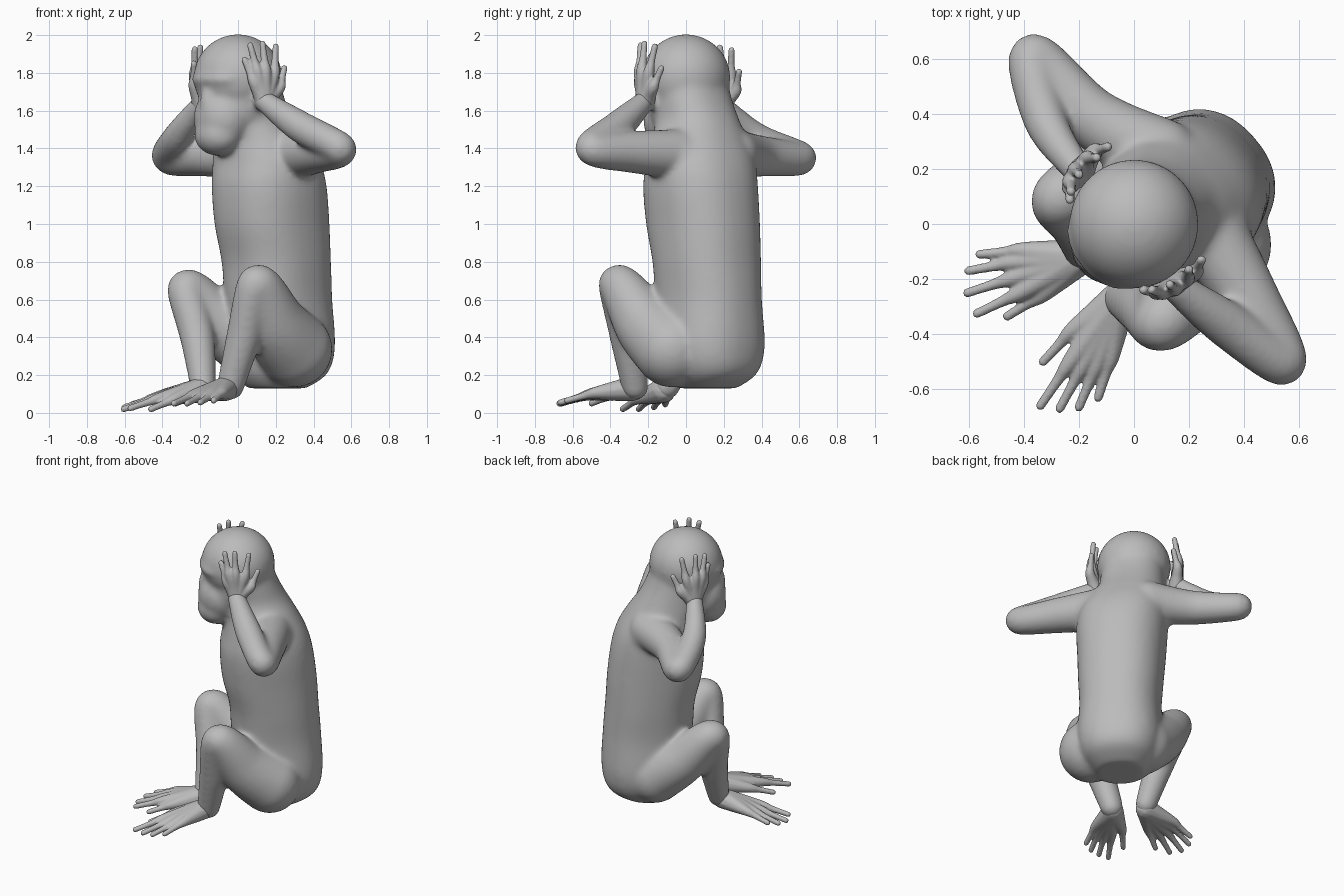
import bpy
import bmesh
import math
from mathutils import Matrix, Vector

default_cube = bpy.data.objects.get("Cube")
if default_cube:
    bpy.data.objects.remove(default_cube)

# Single clay colour
clay = bpy.data.materials.new("grey_clay")
clay.use_nodes = True
GREY = (0.5, 0.5, 0.5, 1)
clay.diffuse_color = GREY
clay.node_tree.nodes["Principled BSDF"].inputs["Base Color"].default_value = GREY

# Body frame: local x points forward, local y to the figure's left
FRAME = Matrix.Rotation(math.radians(221), 4, 'Z')


def spline(rows, steps=8):
    """Catmull-Rom interpolation through rows of numbers of any width."""
    rows = [Vector(row) for row in rows]
    padded = [rows[0]] + rows + [rows[-1]]
    result = []
    for a, b, c, d in zip(padded, padded[1:], padded[2:], padded[3:]):
        for step in range(steps):
            t = step / steps
            result.append(b + (c - a) * (t / 2)
                          + (a * 2 - b * 5 + c * 4 - d) * (t * t / 2)
                          + (b * 3 - a - c * 3 + d) * (t ** 3 / 2))
    result.append(rows[-1])
    return result


def limb(bm, rows, detail=3):
    """Rounded tube through rows of x, y, z, radius."""
    for x, y, z, radius in spline(rows):
        bmesh.ops.create_icosphere(bm, subdivisions=detail, radius=radius,
                                   matrix=Matrix.Translation((x, y, z)))


def ellipsoid(bm, centre, radii):
    """Ellipsoid aligned with the body frame."""
    matrix = FRAME @ Matrix.Translation(centre) @ Matrix.Diagonal((*radii, 1))
    bmesh.ops.create_icosphere(bm, subdivisions=4, radius=1, matrix=matrix)


def squared(value):
    """Push a sine or cosine outwards for a slightly boxy oval."""
    return math.copysign(abs(value) ** 0.88, value)


def trunk(bm, rows, sides=40):
    """Loft of ovals, rows of z, forward, sideways, half depth, half width."""
    rings = []
    for z, forward, side, depth, width in spline(rows):
        ring = []
        for i in range(sides):
            angle = math.tau * i / sides
            point = Vector((forward + depth * squared(math.cos(angle)),
                            side + width * squared(math.sin(angle)), z))
            ring.append(bm.verts.new(FRAME @ point))
        rings.append(ring)
    for low, high in zip(rings, rings[1:]):
        for i in range(sides):
            j = (i + 1) % sides
            bm.faces.new((low[i], low[j], high[j], high[i]))
    bm.faces.new(rings[0][::-1])
    bm.faces.new(rings[-1])


def sculpt(name, bm, voxel, smoothing):
    """Fuse the overlapping pieces into one smooth skin."""
    mesh = bpy.data.meshes.new(name)
    bm.to_mesh(mesh)
    bm.free()
    obj = bpy.data.objects.new(name, mesh)
    bpy.context.collection.objects.link(obj)
    fuse = obj.modifiers.new("fuse", 'REMESH')
    fuse.mode = 'VOXEL'
    fuse.voxel_size = voxel
    soften = obj.modifiers.new("soften", 'SMOOTH')
    soften.factor = 0.5
    soften.iterations = smoothing
    evaluated = obj.evaluated_get(bpy.context.evaluated_depsgraph_get())
    skin = bpy.data.meshes.new_from_object(evaluated)
    obj.modifiers.clear()
    obj.data = skin
    skin.materials.clear()
    skin.materials.append(clay)
    for face in skin.polygons:
        face.use_smooth = True
        face.material_index = 0


def digits(name, root, tips, root_radius, bend, bulge):
    """Palm or sole fanning out from the root into tapering digits."""
    bm = bmesh.new()
    root = Vector(root)
    tips = [Vector(tip) for tip in tips]
    middle = sum(tips, Vector()) / len(tips)
    for tip in tips:
        knuckle = root.lerp(tip, bend) + (tip - middle) * 0.14 + Vector(bulge)
        limb(bm, [(*root, root_radius),
                  (*root.lerp(knuckle, 0.5), root_radius * 0.74),
                  (*knuckle, 0.031), (*knuckle.lerp(tip, 0.4), 0.021),
                  (*tip, 0.018)], detail=2)
    sculpt(name, bm, 0.007, 6)


def mirrored(point):
    """Reflect a point to the other side of the head."""
    local = FRAME.inverted() @ Vector(point)
    local.y = -local.y
    return FRAME @ local + Vector((0, 0.02, -0.02))


body = bmesh.new()

# Trunk and neck
trunk(body, [
    (0.13, -0.23, 0.05, 0.15, 0.15),
    (0.21, -0.26, 0.05, 0.24, 0.23),
    (0.35, -0.265, 0.05, 0.27, 0.27),
    (0.6, -0.24, 0.05, 0.285, 0.26),
    (0.8, -0.225, 0.05, 0.285, 0.27),
    (1.0, -0.195, 0.05, 0.302, 0.28),
    (1.2, -0.175, 0.05, 0.295, 0.29),
    (1.33, -0.165, 0.04, 0.265, 0.285),
    (1.45, -0.135, 0.02, 0.23, 0.25),
    (1.55, -0.09, 0, 0.215, 0.215),
    (1.65, -0.055, 0, 0.2, 0.205),
    (1.75, -0.035, 0, 0.185, 0.195),
])

# Shoulder yoke across the upper back
limb(body, [(0.29, -0.02, 1.345, 0.135), (0.22, 0.15, 1.335, 0.135),
            (0.1, 0.25, 1.345, 0.135)])

# Head: cranium, jaw, muzzle, chin, brow ridge and nose bridge
ellipsoid(body, (0, 0, 1.775), (0.235, 0.235, 0.23))
ellipsoid(body, (-0.01, 0, 1.64), (0.21, 0.21, 0.22))
ellipsoid(body, (0.105, 0, 1.56), (0.15, 0.165, 0.17))
ellipsoid(body, (0.14, 0, 1.47), (0.12, 0.135, 0.11))
ellipsoid(body, (0.15, 0, 1.765), (0.1, 0.17, 0.05))
ellipsoid(body, (0.19, 0, 1.64), (0.065, 0.05, 0.1))

# Left arm, then right arm
limb(body, [(0.28, -0.04, 1.37, 0.135), (0.41, -0.26, 1.38, 0.115),
            (0.54, -0.5, 1.4, 0.088), (0.33, -0.36, 1.515, 0.086),
            (0.14, -0.22, 1.65, 0.057)])
limb(body, [(0.1, 0.25, 1.37, 0.135), (-0.15, 0.385, 1.36, 0.112),
            (-0.365, 0.605, 1.35, 0.088), (-0.32, 0.37, 1.46, 0.08),
            (-0.2, 0.19, 1.63, 0.055)])

# Left leg, then right leg
limb(body, [(0.3, -0.075, 0.335, 0.202), (0.2, -0.21, 0.465, 0.17),
            (0.1, -0.36, 0.68, 0.105), (0.03, -0.31, 0.4, 0.095),
            (-0.04, -0.27, 0.14, 0.074)])
limb(body, [(0.1, 0.2, 0.335, 0.19), (-0.09, 0.16, 0.47, 0.155),
            (-0.27, 0.09, 0.655, 0.105), (-0.215, 0.0, 0.4, 0.094),
            (-0.185, -0.1, 0.14, 0.07)])
sculpt("body", body, 0.013, 24)

# Hands cupped over the ears
wrist = Vector((0.14, -0.215, 1.64))
outward = Vector((0.012, -0.013, 0))
fingers = [(0.035, -0.24, 1.87), (0.065, -0.24, 1.945), (0.13, -0.22, 1.955),
           (0.2, -0.165, 1.94), (0.245, -0.13, 1.825)]
digits("left_hand", wrist, fingers, 0.052, 0.52, outward)
digits("right_hand", mirrored(wrist), [mirrored(tip) for tip in fingers],
       0.052, 0.52, -outward)

# Splayed feet
lift = Vector((0, 0, 0.012))
digits("left_foot", (-0.06, -0.28, 0.13),
       [(-0.33, -0.5, 0.05), (-0.34, -0.66, 0.05), (-0.27, -0.67, 0.05),
        (-0.2, -0.665, 0.055), (-0.13, -0.63, 0.065)], 0.068, 0.58, lift)
digits("right_foot", (-0.2, -0.12, 0.12),
       [(-0.46, -0.335, 0.02), (-0.57, -0.325, 0.025), (-0.605, -0.25, 0.02),
        (-0.6, -0.17, 0.03), (-0.56, -0.11, 0.045)], 0.068, 0.58, lift)
